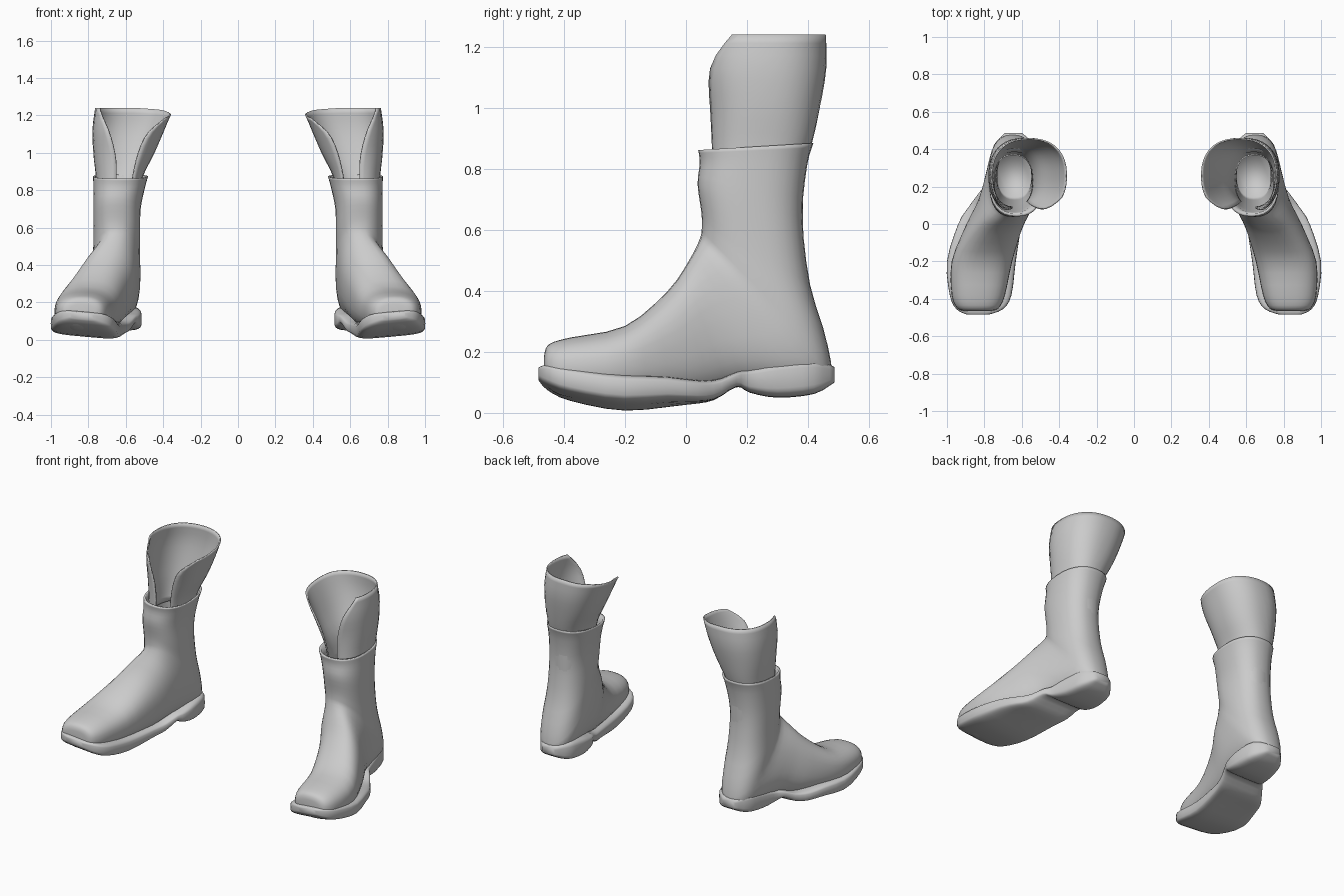
import bpy, bmesh, math

if "Cube" in bpy.data.objects:
    bpy.data.objects.remove(bpy.data.objects["Cube"])

leather = bpy.data.materials.new("grey leather")
leather.diffuse_color = (0.6, 0.6, 0.6, 1)
leather.use_nodes = True
leather.node_tree.nodes["Principled BSDF"].inputs["Base Color"].default_value = leather.diffuse_color
N = 32


def sgnpow(v, p):
    return math.copysign(abs(v) ** p, v)


def spline(rows, k=3):
    """Smoothly fill k steps between each pair of section rows."""
    out = []
    for i in range(len(rows) - 1):
        quad = rows[max(i - 1, 0)], rows[i], rows[i + 1], rows[min(i + 2, len(rows) - 1)]
        for s in range(k):
            t = s / k
            out.append([b + t / 2 * (c - a + t * (2 * a - 5 * b + 4 * c - d
                        + t * (3 * (b - c) + d - a))) for a, b, c, d in zip(*quad)])
    return out + [list(rows[-1])]


def ring(yf, zf, yb, zb, cx, hw, n=2.4):
    """Rounded section between a front and a back point; width along x."""
    pts = []
    for i in range(N):
        a = 2 * math.pi * i / N
        t = (1 - sgnpow(math.cos(a), 2 / n)) / 2
        pts.append((cx + hw * sgnpow(math.sin(a), 2 / n),
                    yf + (yb - yf) * t, zf + (zb - zf) * t))
    return pts


def loft(name, rings, closed=True, solid=0.0):
    """Skin the sections, then mirror into a left and right pair."""
    bm = bmesh.new()
    rows = [[bm.verts.new(p) for p in r] for r in rings]
    for a, b in zip(rows, rows[1:]):
        k = len(a)
        for i in range(k if closed else k - 1):
            j = (i + 1) % k
            bm.faces.new((a[i], a[j], b[j], b[i]))
    if closed:
        bm.faces.new(rows[0])
        bm.faces.new(rows[-1])
    bmesh.ops.recalc_face_normals(bm, faces=bm.faces)
    me = bpy.data.meshes.new(name)
    bm.to_mesh(me)
    bm.free()
    me.materials.append(leather)
    for p in me.polygons:
        p.use_smooth = True
    ob = bpy.data.objects.new(name, me)
    bpy.context.collection.objects.link(ob)
    if solid:
        m = ob.modifiers.new("thickness", 'SOLIDIFY')
        m.thickness = solid
        m.offset = 0
    m = ob.modifiers.new("pair", 'MIRROR')
    m.use_mirror_merge = False


# Boot upper: sections fan from the toe round the ankle and up the shaft
upper = [  # front y, z, back y, z, centre x, half width
    (-.465, .19, -.465, .11, .835, .07),
    (-.45, .225, -.45, .08, .835, .11),
    (-.38, .247, -.38, .05, .832, .142),
    (-.20, .285, -.20, .04, .813, .162),
    (-.06, .40, .03, .05, .748, .152),
    (.01, .50, .20, .09, .69, .143),
    (.045, .57, .455, .09, .653, .13),
    (.052, .61, .465, .22, .65, .127),
    (.05, .66, .407, .42, .648, .125),
    (.038, .75, .382, .64, .647, .126),
    (.045, .82, .397, .81, .635, .138),
    (.04, .862, .418, .885, .628, .147),
]
rings = [ring(*r) for r in spline(upper)]
# rim turned over, then the inner wall down to the insole
rings.append(ring(.056, .862, .405, .883, .628, .136))
for i in range(7):
    t = i / 6
    rings.append(ring(.062 + .08 * t, .83 - .61 * t, .385 - .005 * t,
                      .83 - .61 * t, .64, .09 + .035 * (1 - t) ** 2))
loft("boot_upper", rings)

# Sole and heel: sections along the foot
sole = [  # y, inner x, outer x, bottom z, top z
    (-.484, .775, .895, .105, .14),
    (-.455, .70, .95, .07, .14),
    (-.38, .655, .985, .033, .123),
    (-.20, .632, 1.0, .0, .098),
    (0, .60, .94, .022, .097),
    (.09, .575, .885, .04, .105),
    (.165, .545, .83, .085, .135),
    (.21, .525, .80, .066, .147),
    (.30, .515, .78, .05, .17),
    (.42, .532, .75, .062, .18),
    (.487, .60, .69, .10, .15),
]
rings = []
for y, x0, x1, zb, zt in spline(sole):
    tilt = .09 * max(0, min(1, (.12 - y) / .2))
    row = ring(y, zt, y, zb, (x0 + x1) / 2, (x1 - x0) / 2, 4.5)
    rings.append([(x, yy, z + tilt * (x - x0)) for x, yy, z in row])
loft("sole", rings)

# Flared collar: open sheet, split at the front
collar = [  # height, inner x, outer x, front y, back y, split angles
    (.76, .54, .75, .09, .37, -40, 4),
    (.88, .51, .757, .088, .408, -32, 5),
    (1.0, .45, .77, .078, .435, -25, 14),
    (1.12, .398, .774, .056, .456, -32, 32),
    (1.21, .362, .76, .058, .455, -58, 62),
]
rings = []
for h, x0, x1, y0, y1, a0, a1 in spline(collar):
    row = []
    flare = max(0, (h - 1.0) / .21) ** 2
    for i in range(N + 1):
        t = i / N
        a = math.radians(a1 + (360 + a0 - a1) * t)
        # the top edge rises at the back and drops at the inner flap
        lift = .03 - .06 * max(0, t - .5) - .08 * max(0, t - .7)
        row.append(((x0 + x1) / 2 + (x1 - x0) / 2 * sgnpow(math.sin(a), .85),
                    (y0 + y1) / 2 - (y1 - y0) / 2 * sgnpow(math.cos(a), .85),
                    h + lift * flare))
    rings.append(row)
loft("collar", rings, closed=False, solid=.008)
